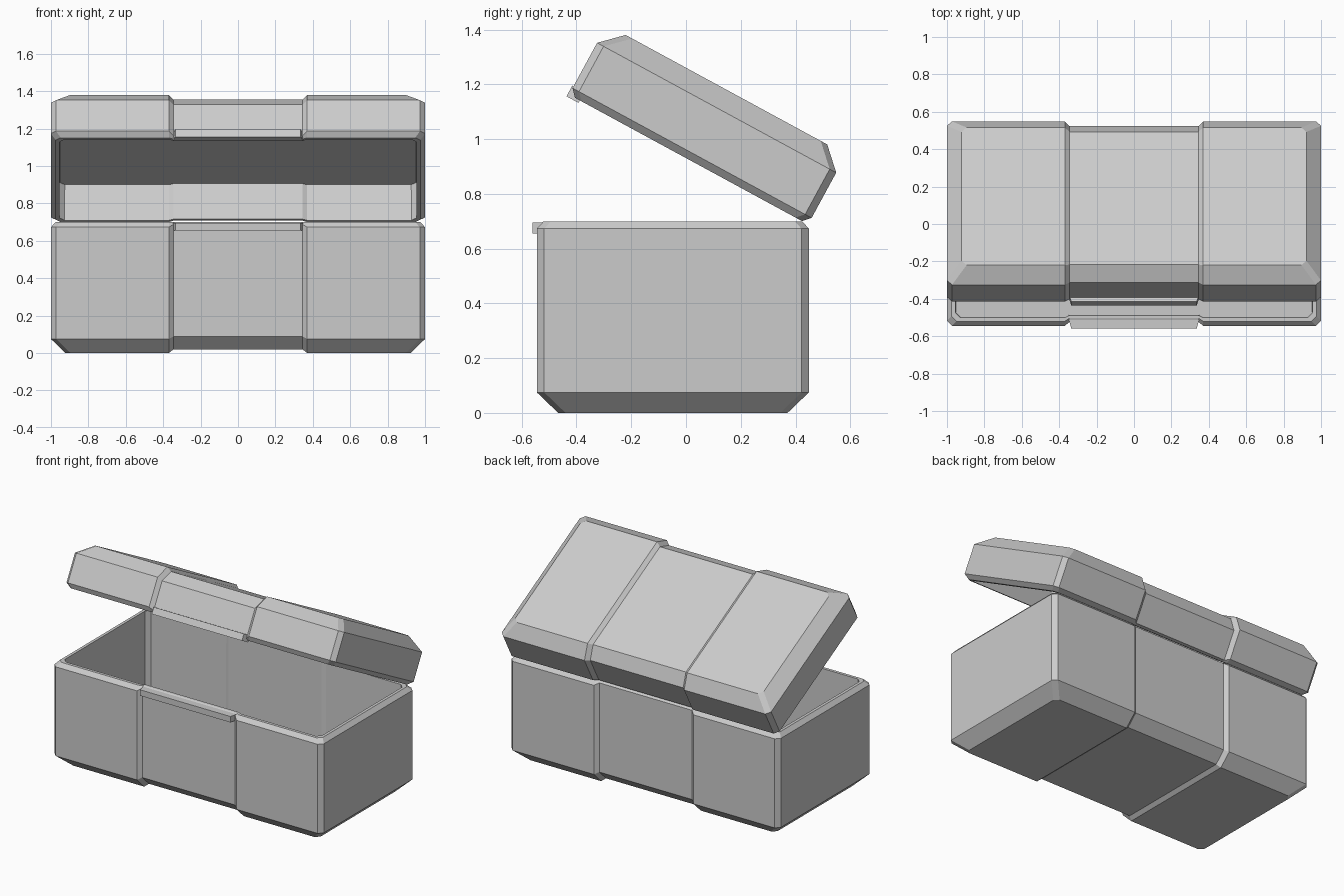
import bpy, bmesh
from math import radians
from mathutils import Matrix, Vector

if "Cube" in bpy.data.objects:
    bpy.data.objects.remove(bpy.data.objects["Cube"])

W, D, CY = 1.0, 0.497, -0.048      # half width, half depth, depth centre
X_OUT, X_IN = 0.37, 0.345          # ends of the recessed middle band


def row(inset, step):
    """Front half of the chamfered plan outline, with the recessed middle."""
    w, d, c = W - inset, D - inset, 0.027
    left = [(-w, -d + c), (-w + c, -d), (-X_OUT, -d), (-X_IN, -d + step)]
    return left + [(-x, y) for x, y in reversed(left)]


def shell(name, height, transform):
    """Open box: outer rings from the closed end to the rim, then the inside."""
    # inset, z, sideways recess, upward recess
    rings = [(0.078, 0, 0.015, 0.02),
             (0, 0.075, 0.022, 0.014),
             (0, height - 0.027, 0.022, 0.015),
             (0.025, height, 0.016, 0),
             (0.045, height, 0.012, 0),
             (0.047, 0.075, 0.012, 0)]
    bm = bmesh.new()
    loops = []
    for inset, z, step, lift in rings:
        front = row(inset, step)
        outline = front + [(x, -y) for x, y in reversed(front)]
        loops.append([bm.verts.new((x, y + CY, z + (lift if abs(x) < 0.36 else 0)))
                      for x, y in outline])
    for a, b in zip(loops, loops[1:]):
        for i in range(16):
            j = (i + 1) % 16
            bm.faces.new((a[i], a[j], b[j], b[i]))
    # outer end in three bands, inner floor in one piece
    first = loops[0]
    for a, b in ((0, 2), (2, 3), (3, 4), (4, 5), (5, 7)):
        bm.faces.new(first[a:b + 1] + first[15 - b:16 - a])
    bm.faces.new(loops[-1])
    finish(bm, name, transform)


def tab(name, y0, y1, z0, z1, transform):
    """Latch lip with slightly slanted ends."""
    bm = bmesh.new()
    bmesh.ops.create_cube(bm, size=1)
    for v in bm.verts:
        outer = v.co.y < 0
        v.co = Vector(((0.335 if outer else 0.35) * (1 if v.co.x > 0 else -1),
                       y0 if outer else y1, z1 if v.co.z > 0 else z0))
    finish(bm, name, transform)


def finish(bm, name, transform):
    bm.transform(transform)
    bmesh.ops.recalc_face_normals(bm, faces=bm.faces)
    mesh = bpy.data.meshes.new(name)
    bm.to_mesh(mesh)
    bm.free()
    bpy.context.collection.objects.link(bpy.data.objects.new(name, mesh))


# Box body and its latch lip
shell("box_body", 0.70, Matrix())
tab("body_latch_lip", -0.56, -0.505, 0.655, 0.695, Matrix())

# Lid: same shell upside down, swung open about the rear rim
LID_H = 0.29
swing = (Matrix.Translation((0, 0.425, 0.70)) @ Matrix.Rotation(radians(-28.5), 4, 'X')
         @ Matrix.Translation((0, -0.425, 0)))
flip = Matrix.Translation((0, 0, LID_H)) @ Matrix.Diagonal((1, 1, -1, 1))
shell("lid", LID_H, swing @ flip)
tab("lid_latch_lip", -0.55, -0.5, -0.01, 0.034, swing)
